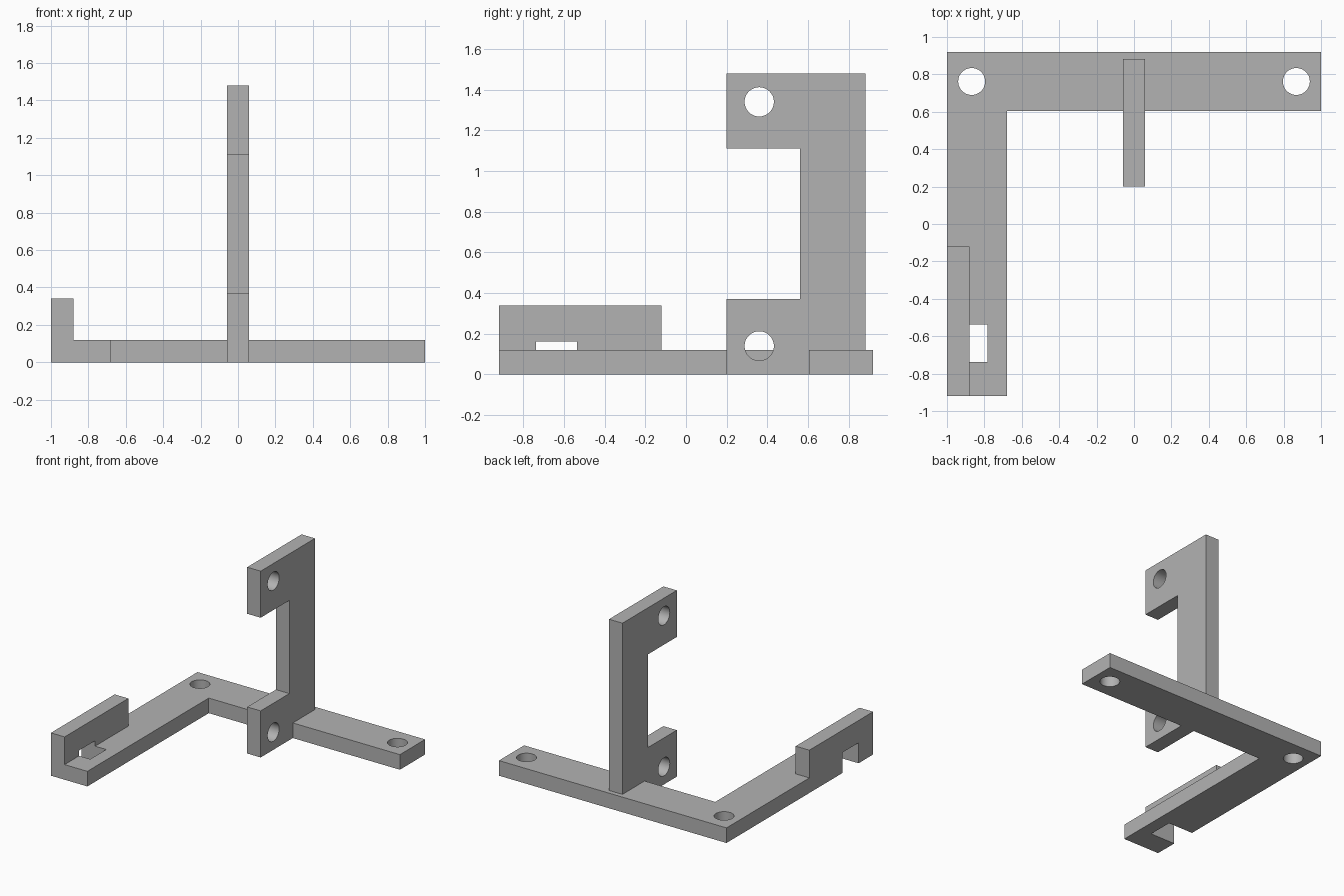
import bpy, bmesh
from mathutils import Vector

default = bpy.data.objects.get("Cube")
if default:
    bpy.data.objects.remove(default, do_unlink=True)

GREY = (0.45, 0.45, 0.45, 1)
mat = bpy.data.materials.new("plain_grey")
mat.use_nodes = True
mat.diffuse_color = GREY
mat.node_tree.nodes["Principled BSDF"].inputs["Base Color"].default_value = GREY


def prism(name, points, direction):
    """Extrude a flat outline into a solid."""
    bm = bmesh.new()
    face = bm.faces.new([bm.verts.new(p) for p in points])
    out = bmesh.ops.extrude_face_region(bm, geom=[face])["geom"]
    verts = [g for g in out if isinstance(g, bmesh.types.BMVert)]
    bmesh.ops.translate(bm, vec=Vector(direction), verts=verts)
    bmesh.ops.recalc_face_normals(bm, faces=bm.faces)
    mesh = bpy.data.meshes.new(name)
    bm.to_mesh(mesh)
    bm.free()
    mesh.materials.append(mat)
    obj = bpy.data.objects.new(name, mesh)
    bpy.context.collection.objects.link(obj)
    return obj


def box(name, x0, x1, y0, y1, z0, z1):
    outline = [(x0, y0, z0), (x1, y0, z0), (x1, y1, z0), (x0, y1, z0)]
    return prism(name, outline, (0, 0, z1 - z0))


def drill(name, location, rotation=(0, 0, 0)):
    bpy.ops.mesh.primitive_cylinder_add(vertices=48, radius=0.072, depth=0.4,
                                        location=location, rotation=rotation)
    tool = bpy.context.object
    tool.name = name
    tool.data.materials.append(mat)
    return tool


def combine(target, tool, operation):
    """Apply a boolean and discard the tool."""
    mod = target.modifiers.new(tool.name, "BOOLEAN")
    mod.object, mod.operation, mod.solver = tool, operation, "EXACT"
    bpy.context.view_layer.objects.active = target
    bpy.ops.object.modifier_apply(modifier=mod.name)
    bpy.data.objects.remove(tool, do_unlink=True)


# L-shaped base: rear bar and forward arm
left, right, front, back, thick = -1, 1, -0.92, 0.92, 0.12
inner_x, inner_y = -0.68, 0.604
base = prism("bracket_frame", [
    (left, front, 0), (inner_x, front, 0), (inner_x, inner_y, 0),
    (right, inner_y, 0), (right, back, 0), (left, back, 0)], (0, 0, thick))

# Raised lip along the outer edge of the arm
combine(base, box("arm_lip", left, -0.88, front, -0.12, 0, 0.34), "UNION")

# Upright C-shaped plate with two tabs
half = 0.059
y0, y1, y2 = 0.2, 0.56, 0.882
outline = [(y0, 0), (y2, 0), (y2, 1.48), (y0, 1.48),
           (y0, 1.11), (y1, 1.11), (y1, 0.37), (y0, 0.37)]
plate = prism("upright_plate", [(-half, y, z) for y, z in outline], (2 * half, 0, 0))
combine(base, plate, "UNION")

# Mounting holes through the bar and the tabs
for x in (-0.868, 0.868):
    combine(base, drill("bar_hole", (x, 0.762, 0.06)), "DIFFERENCE")
for z in (0.14, 1.34):
    combine(base, drill("tab_hole", (0, 0.36, z), (0, 1.570796, 0)), "DIFFERENCE")

# Notch through the arm, open at the outer side and underneath
combine(base, box("arm_notch", -1.1, -0.782, -0.738, -0.537, -0.1, 0.163), "DIFFERENCE")

# Smooth hole walls, sharp edges elsewhere
bpy.ops.object.select_all(action="DESELECT")
base.select_set(True)
bpy.context.view_layer.objects.active = base
bpy.ops.object.shade_smooth_by_angle()
